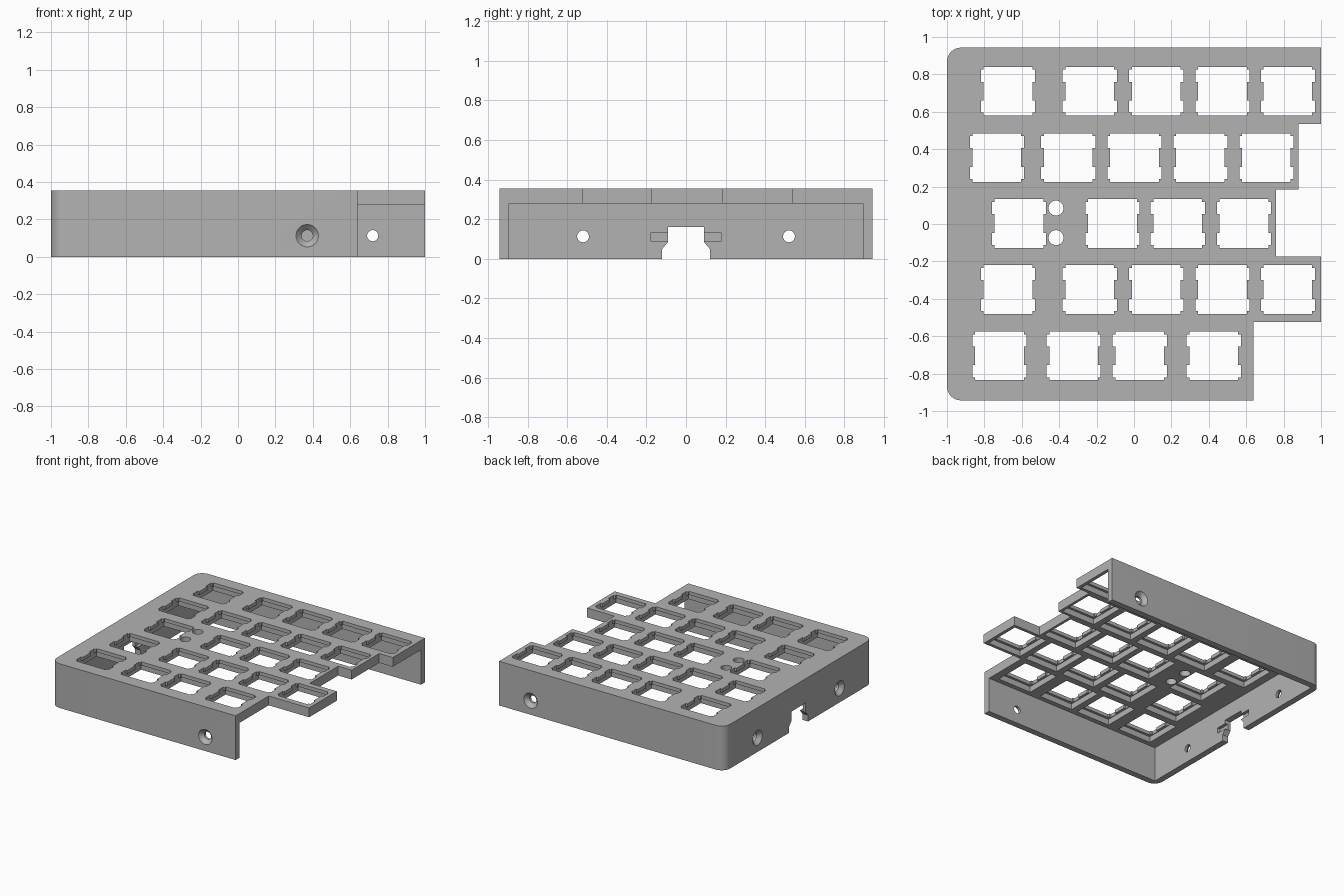
import bpy, bmesh, math
from mathutils import Matrix, Vector

if "Cube" in bpy.data.objects:
    bpy.data.objects.remove(bpy.data.objects["Cube"], do_unlink=True)

HEIGHT, PLATE_Z, WALL, EDGE = 0.355, 0.28, 0.05, 0.943
SCREW_Z = 0.113


def prism(bm, profile, base, depth, axes="xy"):
    """Extrude a 2D profile along z (axes xy) or along x (axes yz)."""
    if axes == "xy":
        place, push = (lambda a, b: (a, b, base)), Vector((0, 0, depth))
    else:
        place, push = (lambda a, b: (base, a, b)), Vector((depth, 0, 0))
    face = bm.faces.new([bm.verts.new(place(a, b)) for a, b in profile])
    out = bmesh.ops.extrude_face_region(bm, geom=[face])
    verts = [v for v in out["geom"] if isinstance(v, bmesh.types.BMVert)]
    bmesh.ops.translate(bm, vec=push, verts=verts)


def rect(cx, cy, hx, hy):
    return [(cx - hx, cy - hy), (cx + hx, cy - hy), (cx + hx, cy + hy), (cx - hx, cy + hy)]


def cone(bm, start, direction, length, r1, r2):
    direction = Vector(direction)
    centre = Vector(start) + direction * length / 2
    rot = direction.to_track_quat('Z', 'Y').to_matrix().to_4x4()
    bmesh.ops.create_cone(bm, cap_ends=True, segments=32, radius1=r1, radius2=r2,
                          depth=length, matrix=Matrix.Translation(centre) @ rot)


def finish(bm, name):
    bmesh.ops.recalc_face_normals(bm, faces=bm.faces[:])
    mesh = bpy.data.meshes.new(name)
    bm.to_mesh(mesh)
    bm.free()
    obj = bpy.data.objects.new(name, mesh)
    bpy.context.collection.objects.link(obj)
    return obj


def cut(target, bm, name):
    """Subtract the cutter, apply the result and drop the cutter."""
    cutter = finish(bm, name)
    cutter.hide_render = True
    mod = target.modifiers.new(name, 'BOOLEAN')
    mod.operation, mod.solver, mod.object = 'DIFFERENCE', 'EXACT', cutter
    bpy.context.view_layer.objects.active = target
    bpy.ops.object.modifier_apply(modifier=mod.name)
    bpy.data.objects.remove(cutter, do_unlink=True)


# Outer outline: stepped right side, rounded left corners
def corner(cy, start, r=0.075, steps=8):
    return [(-1 + r + r * math.cos(a), cy + r * math.sin(a))
            for a in (math.radians(start + 90 * i / steps) for i in range(steps + 1))]


outline = [(0.64, -EDGE), (0.64, -0.525), (1, -0.525), (1, -0.175), (0.76, -0.175),
           (0.76, 0.185), (0.88, 0.185), (0.88, 0.535), (1, 0.535), (1, EDGE)]
outline += corner(EDGE - 0.075, 90) + corner(-EDGE + 0.075, 180)
bm = bmesh.new()
prism(bm, outline, 0, HEIGHT)
case = finish(bm, "keyboard_case")

# Hollow underside, leaving three walls and the plate
bm = bmesh.new()
prism(bm, rect(0.1, 0, 1.05, EDGE - WALL), -0.1, PLATE_Z + 0.1)
cut(case, bm, "inner_hollow")

# Key positions, row by row
wide_row = [-0.674, -0.237, 0.119, 0.473, 0.823]
rows = {0.71: wide_row,
        0.355: [-0.733, -0.352, 0.003, 0.355, 0.708],
        0.003: [-0.615, -0.115, 0.234, 0.588],
        -0.35: wide_row,
        -0.705: [-0.719, -0.323, 0.031, 0.427]}
keys = [(x, y) for y, xs in rows.items() for x in xs]

# Pockets under each key
bm = bmesh.new()
for x, y in keys:
    prism(bm, rect(x, y, 0.15, 0.15), 0.2, 0.127)
cut(case, bm, "key_pockets")

# Notched switch openings and two round holes
quarter = [(0.13, 0.0), (0.13, 0.05), (0.145, 0.05), (0.145, 0.115), (0.13, 0.115), (0.13, 0.13)]
right = [(a, -b) for a, b in reversed(quarter[1:])] + quarter[1:]
switch = right + [(-a, -b) for a, b in right]
bm = bmesh.new()
for x, y in keys:
    prism(bm, [(x + a, y + b) for a, b in switch], 0.25, 0.2)
for y in (0.085, -0.073):
    cone(bm, (-0.417, y, 0.2), (0, 0, 1), 0.25, 0.04, 0.04)
cut(case, bm, "switch_openings")

# Countersunk screw holes through the walls
screws = [((0.37, -EDGE, SCREW_Z), (0, 1, 0)), ((0.72, EDGE, SCREW_Z), (0, -1, 0)),
          ((-1, 0.52, SCREW_Z), (1, 0, 0)), ((-1, -0.52, SCREW_Z), (1, 0, 0))]
shafts, sinks = bmesh.new(), bmesh.new()
for place, inward in screws:
    start = Vector(place) - Vector(inward) * 0.01
    cone(shafts, start, inward, 0.1, 0.03, 0.03)
    cone(sinks, start, inward, 0.04, 0.07, 0.03)
cut(case, shafts, "screw_shafts")
cut(case, sinks, "screw_countersinks")

# Connector notch in the left wall, with a slot on its inner face
half = [(0.12, -0.1), (0.12, 0.05), (0.09, 0.085), (0.09, 0.16)]
bm = bmesh.new()
prism(bm, half + [(-a, b) for a, b in reversed(half)], -1.1, 0.2, "yz")
cut(case, bm, "connector_notch")
bm = bmesh.new()
prism(bm, rect(0, 0.11, 0.178, 0.022), -0.975, 0.1, "yz")
cut(case, bm, "connector_slot")

# Plain grey finish
grey = bpy.data.materials.new("grey_plastic")
grey.use_nodes = True
colour = (0.45, 0.45, 0.45, 1)
grey.diffuse_color = colour
grey.node_tree.nodes["Principled BSDF"].inputs["Base Color"].default_value = colour
case.data.materials.clear()
case.data.materials.append(grey)
for poly in case.data.polygons:
    poly.material_index = 0

bpy.ops.object.select_all(action='DESELECT')
case.select_set(True)
bpy.context.view_layer.objects.active = case
bpy.ops.object.shade_smooth_by_angle(angle=math.radians(30))
